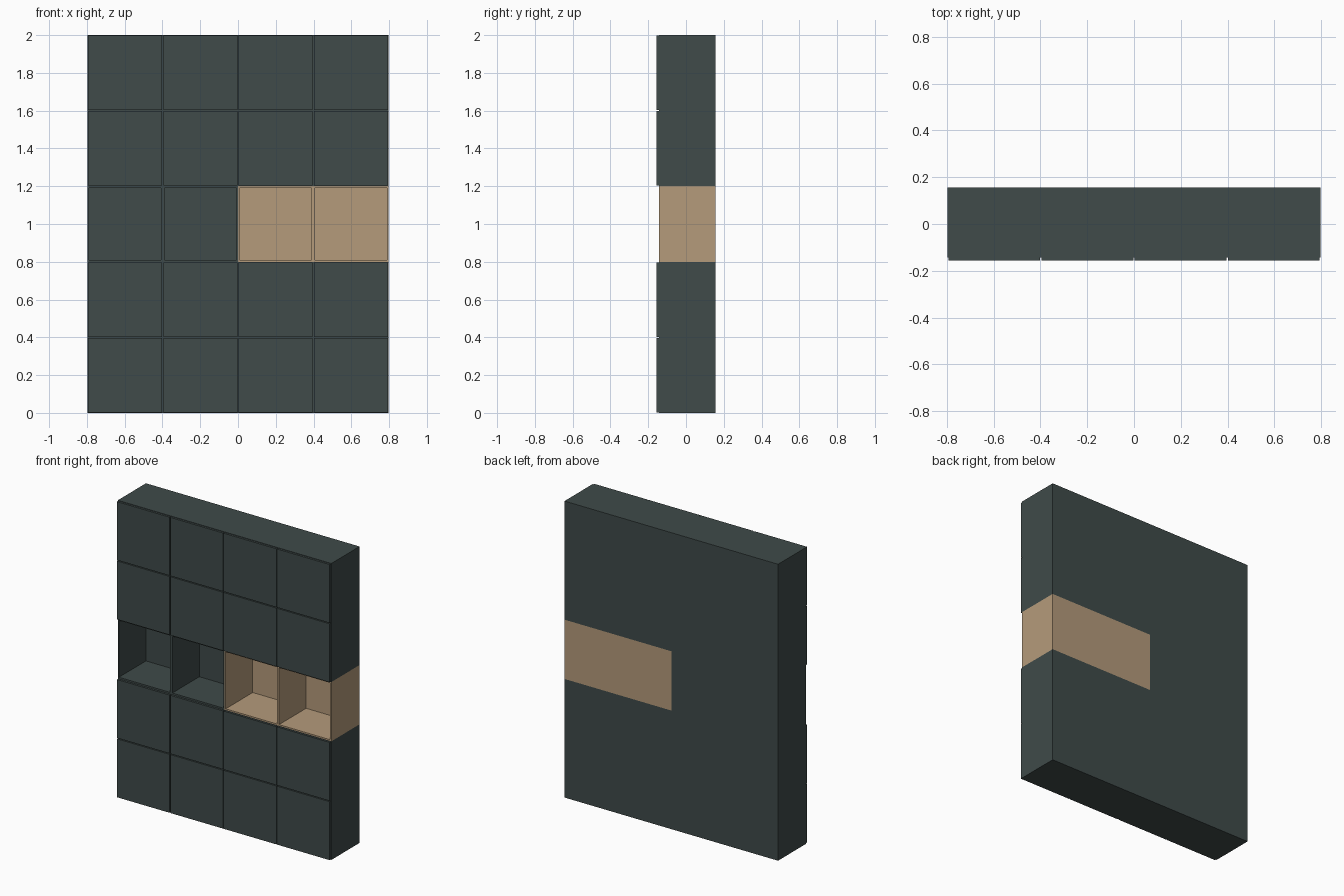
import bpy, bmesh
from mathutils import Matrix, Vector

if "Cube" in bpy.data.objects:
    bpy.data.objects.remove(bpy.data.objects["Cube"])

W, H = 0.3985, 0.4              # module size
BACK, FRONT = 0.157, -0.143     # carcass depth range
DOOR_T, WALL, GAP = 0.014, 0.012, 0.003


def material(name, rgb):
    m = bpy.data.materials.new(name)
    m.diffuse_color = (*rgb, 1)
    m.use_nodes = True
    m.node_tree.nodes["Principled BSDF"].inputs["Base Color"].default_value = m.diffuse_color
    return m


dark = material("dark_green_grey", (0.05, 0.069, 0.067))
oak = material("light_oak", (0.462, 0.328, 0.198))


def box(name, lo, hi, mat, hollow=False):
    lo, hi = Vector(lo), Vector(hi)
    bm = bmesh.new()
    bmesh.ops.create_cube(bm, size=1, matrix=Matrix.Translation((lo + hi) / 2)
                          @ Matrix.Diagonal((*(hi - lo), 1)))
    if hollow:
        # open front: rim from an inset, then push the face in to the back panel
        bm.normal_update()
        face = min(bm.faces, key=lambda f: f.calc_center_median().y)
        bmesh.ops.inset_region(bm, faces=[face], thickness=WALL)
        new = bmesh.ops.extrude_face_region(bm, geom=[face])["geom"]
        verts = [v for v in new if isinstance(v, bmesh.types.BMVert)]
        bmesh.ops.translate(bm, verts=verts, vec=(0, hi.y - lo.y - WALL, 0))
        if face.is_valid:
            bmesh.ops.delete(bm, geom=[face], context='FACES_ONLY')
        bmesh.ops.recalc_face_normals(bm, faces=bm.faces)
    me = bpy.data.meshes.new(name)
    bm.to_mesh(me)
    bm.free()
    me.materials.append(mat)
    bpy.context.collection.objects.link(bpy.data.objects.new(name, me))


# 4 x 5 wall of cubes; the middle row is open, its right half in oak
for row in range(5):
    for col in range(4):
        x, z = (col - 2) * W, row * H
        is_open = row == 2
        kind = "open_cube" if is_open else "cabinet_body"
        box(f"{kind}_{row}_{col}", (x, FRONT, z), (x + W, BACK, z + H),
            oak if is_open and col >= 2 else dark, hollow=True)
        if not is_open:
            box(f"door_{row}_{col}", (x + GAP, FRONT - DOOR_T, z + GAP),
                (x + W - GAP, FRONT, z + H - GAP), dark)
